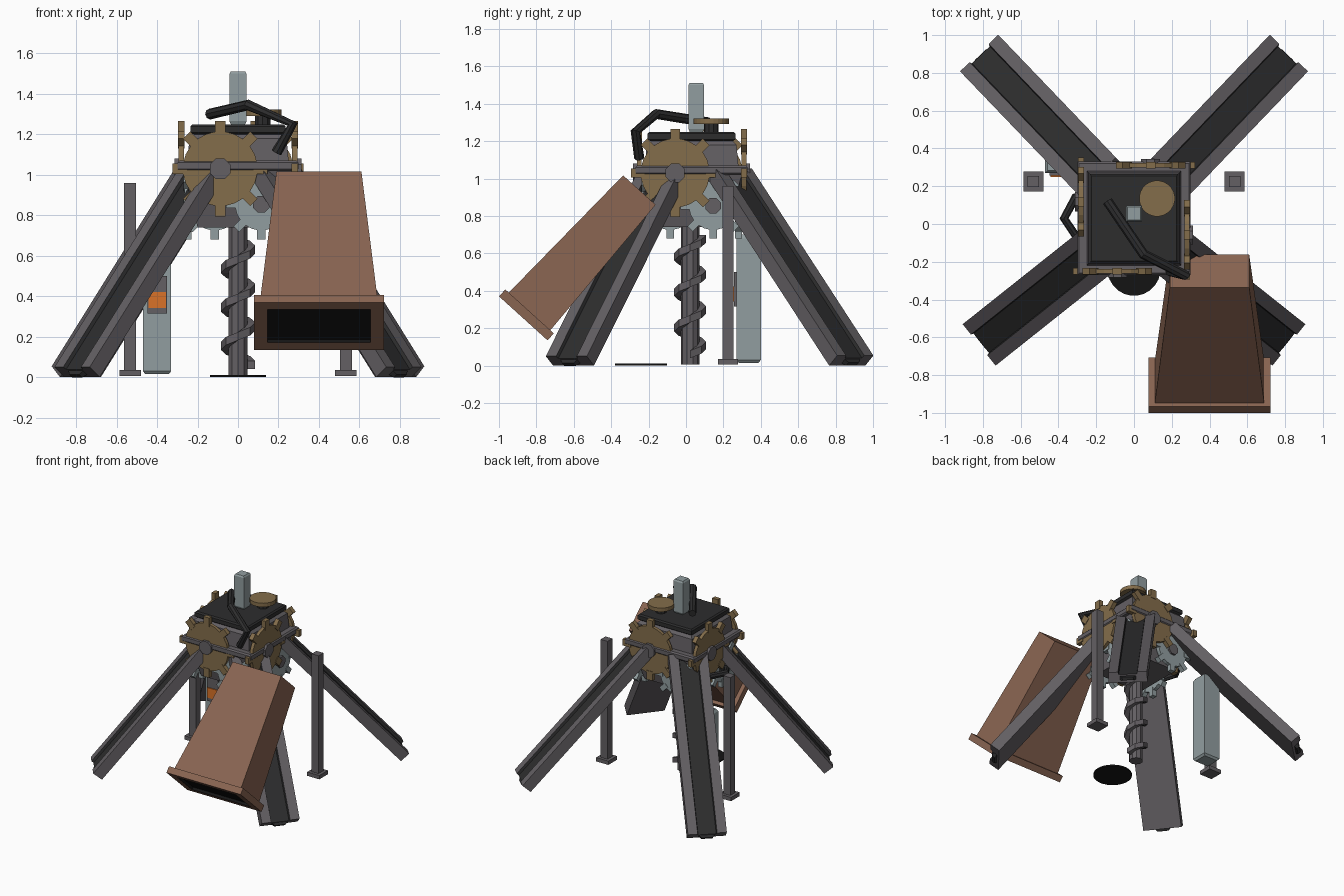
import bpy, bmesh, math
from mathutils import Matrix, Vector

if "Cube" in bpy.data.objects:
    bpy.data.objects.remove(bpy.data.objects["Cube"])


def material(name, r, g, b):
    m = bpy.data.materials.new(name)
    m.diffuse_color = (r, g, b, 1)
    m.use_nodes = True
    m.node_tree.nodes["Principled BSDF"].inputs["Base Color"].default_value = m.diffuse_color
    return m


GREY = material("iron_grey", 0.125, 0.115, 0.125)
DARK = material("dark_iron", 0.026, 0.026, 0.027)
BLACK = material("black", 0.007, 0.007, 0.007)
RUST = material("copper_brown", 0.25, 0.128, 0.083)
BRASS = material("brass", 0.23, 0.154, 0.07)
STEEL = material("pale_steel", 0.285, 0.34, 0.35)
ORANGE = material("orange", 0.70, 0.17, 0.021)
CX, CY = 0.0, 0.03  # centre of the machine head


def finish(name, bm, *mats):
    bmesh.ops.recalc_face_normals(bm, faces=bm.faces)
    me = bpy.data.meshes.new(name)
    bm.to_mesh(me)
    bm.free()
    ob = bpy.data.objects.new(name, me)
    bpy.context.collection.objects.link(ob)
    for m in mats:
        me.materials.append(m)
    return ob


def loft(bm, rings, mtx=Matrix()):
    """Closed skin through equally long rings of points."""
    vs = [[bm.verts.new(mtx @ Vector(p)) for p in r] for r in rings]
    n = len(vs[0])
    for a, b in zip(vs, vs[1:]):
        for i in range(n):
            bm.faces.new((a[i], a[(i + 1) % n], b[(i + 1) % n], b[i]))
    return [bm.faces.new(vs[0][::-1]), bm.faces.new(vs[-1])]


def rect(hx, hy, z):
    return [(-hx, -hy, z), (hx, -hy, z), (hx, hy, z), (-hx, hy, z)]


def circle(r, z, n):
    return [(r * math.cos(2 * math.pi * (i + .5) / n), r * math.sin(2 * math.pi * (i + .5) / n), z)
            for i in range(n)]


def block(name, mat, sections, x=0, y=0, mtx=None):
    """Stack of rectangles (half x, half y, z)."""
    bm = bmesh.new()
    loft(bm, [rect(*s) for s in sections], mtx or Matrix.Translation((x, y, 0)))
    return finish(name, bm, mat)


def drum(name, mat, r, z0, z1, n, mtx):
    bm = bmesh.new()
    loft(bm, [circle(r, z0, n), circle(r, z1, n)], mtx)
    return finish(name, bm, mat)


def gear(name, mat, r, tooth, width, thick, mtx, count=8):
    bm = bmesh.new()
    loft(bm, [circle(r, 0, 24), circle(r, thick, 24)], mtx)
    for i in range(count):
        m = mtx @ Matrix.Rotation(2 * math.pi * i / count, 4, 'Z') @ Matrix.Translation((r + tooth / 2 - .01, 0, 0))
        loft(bm, [rect(tooth / 2 + .01, width / 2, -.004), rect(tooth / 2 + .01, width / 2, thick + .004)], m)
    return finish(name, bm, mat)


def pipe(name, mat, pts, r, sides):
    cu = bpy.data.curves.new(name, 'CURVE')
    cu.dimensions = '3D'
    sp = cu.splines.new('POLY')
    sp.points.add(len(pts) - 1)
    for p, q in zip(sp.points, pts):
        p.co = (*q, 1)
    cu.bevel_depth = r
    cu.bevel_resolution = (sides - 4) // 2
    cu.use_fill_caps = True
    cu.materials.append(mat)
    ob = bpy.data.objects.new(name, cu)
    bpy.context.collection.objects.link(ob)
    for s in cu.splines:
        s.use_smooth = False


# Head: tapered hopper, belt, upper housing and lid
block("lower_housing", GREY, [(.20, .20, .74), (.27, .27, 1.03)], CX, CY)
block("belt", GREY, [(.29, .29, 1.02), (.30, .30, 1.03), (.30, .30, 1.06), (.29, .29, 1.07)], CX, CY)
block("upper_housing", GREY, [(.25, .25, 1.07), (.24, .24, 1.18), (.21, .21, 1.21)], CX, CY)
block("lid", DARK, [(.22, .22, 1.20), (.235, .235, 1.21), (.235, .235, 1.24), (.225, .225, 1.25)], CX, CY)

# Gears on the four sides of the head
for i, side in enumerate(("front", "right", "back", "left")):
    face = Matrix.Translation((CX, CY, 0)) @ Matrix.Rotation(i * math.pi / 2, 4, 'Z')
    upright = Matrix.Rotation(math.pi / 2, 4, 'X')
    big = face @ Matrix.Translation((-.088, -.268, 1.03)) @ upright
    gear(side + "_brass_gear", BRASS, .185, .05, .05, .025, big)
    drum(side + "_brass_hub", GREY, .055, 0, .045, 8, big)
    small = face @ Matrix.Translation((.115, -.235, .855)) @ upright
    gear(side + "_steel_gear", STEEL, .13, .045, .04, .03, small)
    drum(side + "_steel_hub", GREY, .045, 0, .045, 8, small)


# Legs: open channels leaning from the feet up to the head
def leg(name, foot, inward, lean, thick=.08):
    h = Vector((*inward, 0)).normalized()
    up = Vector((0, 0, 1))
    d = (h * lean + up).normalized()
    n = (up * lean - h).normalized()
    w = n.cross(d)
    m = Matrix.Translation((*foot, thick * n.z)) @ Matrix((w, n, d)).transposed().to_4x4()
    length = 1.0 * math.hypot(lean, 1)
    prof = [(-.14, -thick), (.14, -thick), (.14, 0), (.07, 0), (.065, -.018), (-.065, -.018), (-.07, 0), (-.14, 0)]
    bm = bmesh.new()
    loft(bm, [[(a, b, z) for a, b in prof] for z in (0, length)], m)
    bm.faces.ensure_lookup_table()
    for f in bm.faces[3:6]:  # channel floor and walls
        f.material_index = 1
    finish(name, bm, GREY, DARK)
    stub = m @ Matrix.Translation((0, -.045, 0))
    block(name + "_foot_stub", DARK, [(.04, .012, -.02), (.075, .02, .02)], mtx=stub)


for s, side in ((-1, "left"), (1, "right")):
    leg("front_%s_leg" % side, (s * .82, -.64), (-s * .78, .62), .80)
    leg("back_%s_leg" % side, (s * .82, .905), (-s * .69, -.72), .90)
    # Thin standing posts with square bases
    block(side + "_post", GREY, [(.03, .03, .03), (.03, .03, .96)], s * .533, .225)
    block(side + "_post_base", GREY, [(.053, .053, .005), (.053, .053, .035)], s * .533, .225)

# Drill: shaft with a spiral flight
axis = Matrix.Translation((0, .022, 0))
drum("drill_shaft", GREY, .05, .005, .78, 10, axis)
turns, steps = 3.25, 27
bm = bmesh.new()
rings = []
for i in range(steps):
    a = 2 * math.pi * turns * i / (steps - 1)
    z = .06 + .19 * turns * i / (steps - 1)
    rings.append([(r * math.cos(a), r * math.sin(a), z + dz)
                  for r, dz in ((.045, -.02), (.085, -.02), (.085, .02), (.045, .02))])
loft(bm, rings, axis)
finish("drill_flight", bm, GREY)
drum("ground_hole", BLACK, .14, 0, .01, 24, Matrix.Translation((0, -.24, 0)))

# Top fittings
block("stack", STEEL, [(.035, .035, 1.25), (.042, .042, 1.265), (.042, .042, 1.5), (.035, .035, 1.512)], 0, .055)
cap = Matrix.Translation((.122, .135, 0))
drum("cap_stem", DARK, .04, 1.24, 1.3, 10, cap)
drum("cap_disc", BRASS, .095, 1.292, 1.322, 24, cap)
pipe("top_pipe", DARK, [(-.14, .12, 1.3), (.05, -.16, 1.345), (.27, -.27, 1.25), (.19, -.25, 1.11)], .027, 8)
pipe("side_pipe", DARK, [(-.24, .16, .86), (-.31, .14, .86), (-.37, .03, .86), (-.31, -.06, .84), (-.22, -.06, .82)], .024, 8)

# Chute: tapered box with a flanged mouth, leaning against the front
u = Vector((0, .67, .74)).normalized()
v = Vector((0, -.74, .67)).normalized()
chute = Matrix.Translation((.40, -.87, .2525)) @ Matrix((v.cross(u), v, u)).transposed().to_4x4()
block("chute_body", RUST, [(.29, .15, .045), (.21, .117, .925)], mtx=chute)
bm = bmesh.new()
loft(bm, [rect(.322, .175, .05), rect(.322, .175, 0), rect(.254, .122, 0), rect(.254, .122, .02)], chute)
bm.faces.ensure_lookup_table()
for f in list(bm.faces[8:12]) + [bm.faces[-1]]:  # dark recess
    f.material_index = 1
finish("chute_flange", bm, RUST, BLACK)

# Tank with a control box and its lit panel
block("tank", STEEL, [(.058, .053, .015), (.07, .065, .03), (.07, .065, .68), (.058, .053, .70)], -.40, .335)
block("control_box", GREY, [(.048, .008, .315), (.048, .008, .50)], -.40, .264)
block("control_panel", ORANGE, [(.043, .004, .343), (.043, .004, .422)], -.40, .253)
